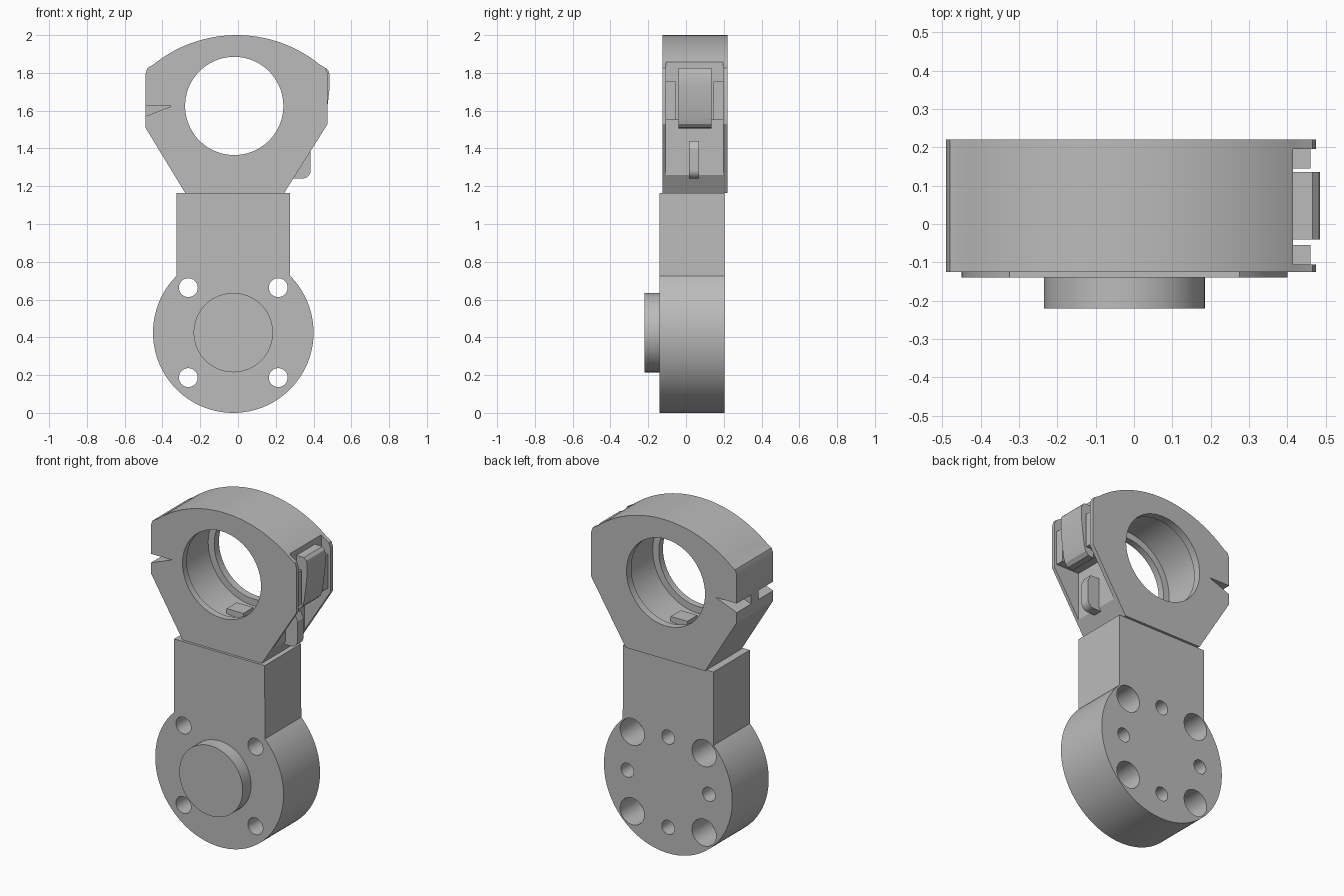
import bpy, bmesh
from math import sin, cos, radians, pi

default = bpy.data.objects.get("Cube")
if default:
    bpy.data.objects.remove(default, do_unlink=True)

grey = bpy.data.materials.new("plain grey")
grey.use_nodes = True
COLOUR = (0.5, 0.5, 0.5, 1)
grey.diffuse_color = COLOUR
grey.node_tree.nodes["Principled BSDF"].inputs["Base Color"].default_value = COLOUR


def arc(cx, cz, r, start, end, n):
    """Points on an arc in the xz plane, angles in degrees."""
    steps = [radians(start + (end - start) * i / n) for i in range(n + 1)]
    return [(cx + r * cos(a), cz + r * sin(a)) for a in steps]


def prism(name, outline, y0, y1):
    """Extrude an xz outline from y0 to y1."""
    bm = bmesh.new()
    face = bm.faces.new([bm.verts.new((x, y0, z)) for x, z in outline])
    moved = bmesh.ops.extrude_face_region(bm, geom=[face])["geom"]
    verts = [g for g in moved if isinstance(g, bmesh.types.BMVert)]
    bmesh.ops.translate(bm, verts=verts, vec=(0, y1 - y0, 0))
    bmesh.ops.recalc_face_normals(bm, faces=bm.faces)
    mesh = bpy.data.meshes.new(name)
    bm.to_mesh(mesh)
    bm.free()
    mesh.materials.append(grey)
    obj = bpy.data.objects.new(name, mesh)
    bpy.context.collection.objects.link(obj)
    return obj


def disc(name, x, z, r, y0, y1, n=64):
    return prism(name, arc(x, z, r, 0, 360 - 360 / n, n - 1), y0, y1)


def block(name, x0, x1, y0, y1, z0, z1):
    return prism(name, [(x0, z0), (x1, z0), (x1, z1), (x0, z1)], y0, y1)


def cut(obj, *cutters):
    """Subtract each cutter, then remove it."""
    for cutter in cutters:
        mod = obj.modifiers.new("cut", 'BOOLEAN')
        mod.operation = 'DIFFERENCE'
        mod.solver = 'EXACT'
        mod.object = cutter
        graph = bpy.context.evaluated_depsgraph_get()
        mesh = bpy.data.meshes.new_from_object(obj.evaluated_get(graph))
        obj.modifiers.clear()
        obj.data = mesh
        bpy.data.objects.remove(cutter, do_unlink=True)


# Round base with its neck in one outline
BX, BZ = -0.025, 0.425
outline = arc(BX, BZ, 0.425, 135, 405, 96) + [(0.275, 1.165), (-0.325, 1.165)]
base = prism("base_and_neck", outline, -0.14, 0.205)

# Counterbored bolt holes, and blind holes in the back
for sx in (-1, 1):
    for sz in (-1, 1):
        x, z = BX + sx * 0.238, BZ + sz * 0.238
        cut(base, disc("bolt_hole", x, z, 0.05, -0.3, 0.3, 32),
            disc("counterbore", x, z, 0.08, 0.03, 0.3, 32))
for i in range(4):
    a = i * pi / 2
    cut(base, disc("blind_hole", BX + 0.27 * cos(a), BZ + 0.27 * sin(a),
                   0.042, 0.02, 0.3, 32))

# Front boss
boss = disc("front_boss", BX, BZ, 0.21, -0.22, -0.135)

# Clamp head
crown = arc(-0.0075, 1.3, 0.70, 51, 129, 36)
outline = ([(-0.28, 1.165), (0.245, 1.165), (0.475, 1.53), (0.475, 1.795),
            (0.465, 1.825)] + crown +
           [(-0.48, 1.825), (-0.49, 1.795), (-0.49, 1.51)])
head = prism("clamp_head", outline, -0.125, 0.22)

# Bore with a wider groove between two lips
HX, HZ = -0.02, 1.625
cut(head, disc("bore", HX, HZ, 0.26, -0.3, 0.4, 96),
    disc("bore_groove", HX, HZ, 0.30, -0.085, 0.175, 96))

# Wedge-shaped split, broken by a central web
split = [(-0.55, 1.625), (-0.35, 1.625), (-0.55, 1.547)]
cut(head, prism("front_split", split, -0.3, 0.015),
    prism("back_split", split, 0.085, 0.4))

# Latch recess: wide top, narrow middle, deep lower pocket
cut(head, block("upper_recess", 0.415, 0.6, -0.105, 0.195, 1.755, 1.86),
    block("middle_recess", 0.415, 0.6, -0.055, 0.145, 1.5, 1.8),
    block("tab_relief", 0.46, 0.6, -0.105, 0.195, 1.5, 1.8),
    block("lower_recess", 0.305, 0.6, -0.105, 0.195, 1.26, 1.55))

# Latch lever and release tab
lever_outline = [(0.40, 1.505), (0.435, 1.51), (0.455, 1.53), (0.467, 1.57),
                 (0.477, 1.65), (0.485, 1.72), (0.485, 1.79), (0.48, 1.81),
                 (0.465, 1.825), (0.40, 1.825)]
lever = prism("latch_lever", lever_outline, -0.04, 0.135)
tab_outline = ([(0.28, 1.24)] + arc(0.34, 1.285, 0.045, -90, 0, 8) +
               [(0.385, 1.40), (0.365, 1.44), (0.295, 1.44)])
tab = prism("release_tab", tab_outline, 0.015, 0.07)

# Locating key at the bottom of the bore groove
key = block("locating_key", -0.075, 0.035, 0.0, 0.095, 1.31, 1.36)

for obj in (base, boss, head, lever, tab, key):
    bpy.ops.object.select_all(action='DESELECT')
    obj.select_set(True)
    bpy.context.view_layer.objects.active = obj
    bpy.ops.object.shade_smooth_by_angle(angle=radians(25))
